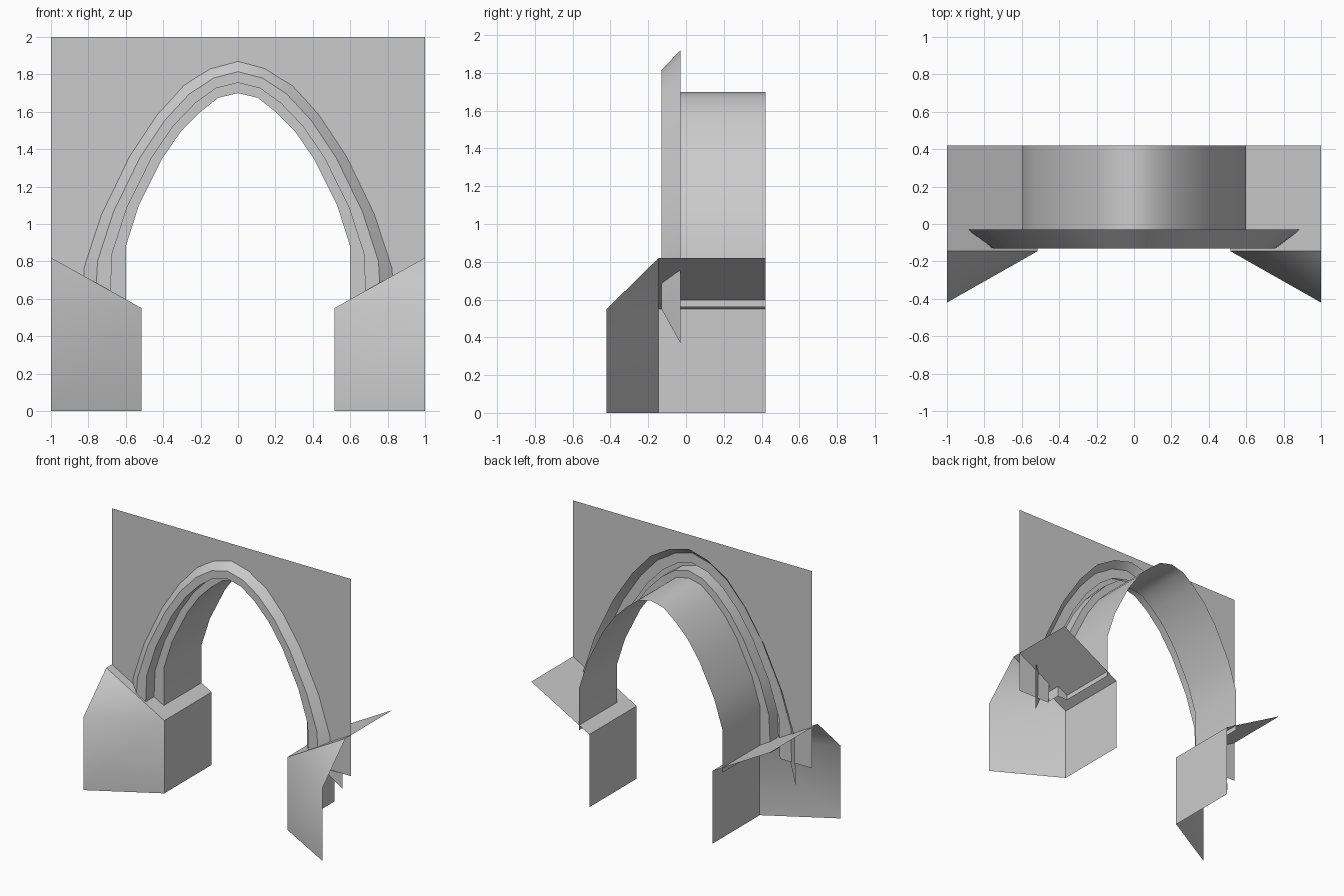
import bpy
import math

if "Cube" in bpy.data.objects:
    bpy.data.objects.remove(bpy.data.objects["Cube"])

stone = bpy.data.materials.new("grey_stone")
stone.use_nodes = True
stone.diffuse_color = (0.6, 0.6, 0.6, 1)
stone.node_tree.nodes["Principled BSDF"].inputs["Base Color"].default_value = (0.6, 0.6, 0.6, 1)


def add_part(name, verts, faces, smooth_angle=None):
    mesh = bpy.data.meshes.new(name)
    mesh.from_pydata(verts, [], faces)
    mesh.materials.append(stone)
    obj = bpy.data.objects.new(name, mesh)
    bpy.context.collection.objects.link(obj)
    if smooth_angle:
        bpy.ops.object.select_all(action="DESELECT")
        obj.select_set(True)
        bpy.context.view_layer.objects.active = obj
        bpy.ops.object.shade_smooth_by_angle(angle=math.radians(smooth_angle))
    return obj


# Half curves of the arch from crown to springing: (x, z)
INNER = [(0, 1.7), (.105, 1.675), (.2, 1.6), (.305, 1.495), (.405, 1.35), (.53, 1.1), (.6, .88)]
OUTER = [(0, 1.92), (.157, 1.877), (.317, 1.782), (.474, 1.606), (.633, 1.363), (.79, 1.035), (.89, .73)]


def arch_curve(t, foot):
    """Full curve, left to right, at fraction t between inner and outer."""
    half = [(a + (c - a) * t, b + (d - b) * t) for (a, b), (c, d) in zip(INNER, OUTER)]
    half.append(foot)
    return [(-x, z) for x, z in half[:0:-1]] + half


def sweep(name, rings):
    """Bridge successive (curve, depth) rings into a strip surface."""
    n = len(rings[0][0])
    verts = [(x, y, z) for curve, y in rings for x, z in curve]
    faces = [(r * n + i, r * n + i + 1, (r + 1) * n + i + 1, (r + 1) * n + i)
             for r in range(len(rings) - 1) for i in range(n - 1)]
    return add_part(name, verts, faces, 30)


FRONT, STEP, BACK, WALL = -.13, -.03, .42, -.078
intrados = arch_curve(0, (.6, .56))
step_edge = arch_curve(.25, (.685, .56))
face_edge = arch_curve(.52, (.765, .55))
outer_edge = arch_curve(1, (.895, .37))

# Arch underside and moulding
sweep("arch_vault", [(intrados, STEP), (intrados, BACK)])
sweep("arch_moulding", [(outer_edge, STEP), (face_edge, FRONT), (step_edge, FRONT),
                        (step_edge, STEP), (intrados, STEP)])

# Thin wall with the opening hidden behind the moulding
opening = arch_curve(.42, (.73, .51))
outline = opening + [(1, .51), (1, 2), (-1, 2), (-1, .51)]
add_part("front_wall", [(x, WALL, z) for x, z in outline], [tuple(range(len(outline)))])

# Open-backed plinths with a splayed front and sloping top
IN, EDGE, TIP, LOW, HIGH = .515, -.145, -.42, .55, .82
for side, s in (("left", 1), ("right", -1)):
    def flip(face):
        return face if s == 1 else face[::-1]

    front = [(IN, EDGE, 0), (1, TIP, 0), (1, TIP, LOW), (IN, EDGE, LOW), (1, EDGE, HIGH)]
    add_part(side + "_plinth_front", [(s * x, y, z) for x, y, z in front],
             [flip((0, 1, 2, 3)), flip((3, 2, 4))], 60)
    body = [(IN, BACK, 0), (IN, EDGE, 0), (IN, EDGE, LOW), (IN, BACK, LOW),
            (1, EDGE, HIGH), (1, BACK, HIGH)]
    add_part(side + "_plinth_top", [(s * x, y, z) for x, y, z in body],
             [flip((0, 1, 2, 3)), flip((3, 2, 4, 5))])
